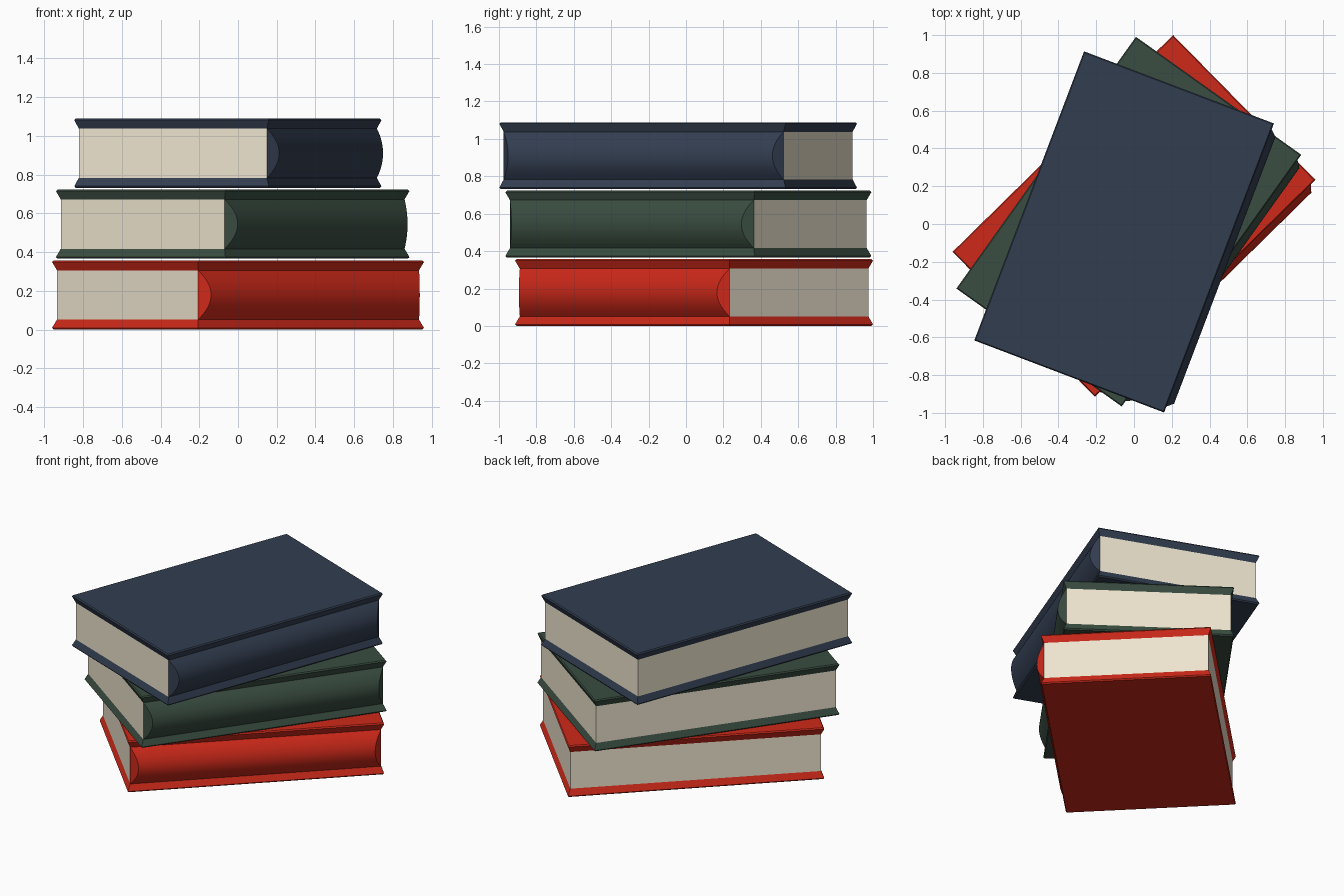
import bpy, math

if "Cube" in bpy.data.objects:
    bpy.data.objects.remove(bpy.data.objects["Cube"])

L, W, H = 1.637, 1.075, 0.357     # book length, width, thickness
COVER, FLARE = 0.051, 0.018       # cover thickness, inward slope of its edges
BULGE, MITRE = 0.051, 0.045       # how far the spine swells out / shortens


def material(name, rgb):
    m = bpy.data.materials.new(name)
    m.diffuse_color = (*rgb, 1)
    m.use_nodes = True
    m.node_tree.nodes["Principled BSDF"].inputs["Base Color"].default_value = m.diffuse_color
    return m


def add_object(name, verts, faces, mat, loc, angle):
    me = bpy.data.meshes.new(name)
    me.from_pydata(verts, [], faces)
    me.materials.append(mat)
    ob = bpy.data.objects.new(name, me)
    bpy.context.collection.objects.link(ob)
    ob.location = loc
    ob.rotation_euler.z = math.radians(angle)
    return ob


def slab(levels):
    """Stack of rectangles: each level is (z, inset), listed bottom to top."""
    verts, faces = [], []
    for z, e in levels:
        x, y = L / 2 - e, W / 2 - e
        verts += [(-x, -y, z), (x, -y, z), (x, y, z), (-x, y, z)]
    for i in range(len(levels) - 1):
        for k in range(4):
            a, b = 4 * i + k, 4 * i + (k + 1) % 4
            faces.append((a, b, b + 4, a + 4))
    n = len(verts)
    return verts, [(3, 2, 1, 0)] + faces + [(n - 4, n - 3, n - 2, n - 1)]


def spine(steps=16):
    """Rounded spine with mitred ends, on the local -y side."""
    verts, faces = [], []
    x0, y0 = L / 2 - FLARE, -W / 2 + FLARE
    for i in range(steps + 1):
        s = 2 * i / steps - 1
        t = 1 - s * s
        z = COVER + (H - 2 * COVER) * i / steps
        x, y = x0 - MITRE * t, y0 - BULGE * t
        verts += [(-x, y, z), (x, y, z)]
    for i in range(steps):
        a = 2 * i
        faces.append((a, a + 1, a + 3, a + 2))
    n = 2 * (steps + 1)
    faces.append(tuple(range(n - 2, -1, -2))[::-1])   # left end
    faces.append(tuple(range(1, n, 2))[::-1])         # right end
    # reverse so both ends face outward
    faces[-2], faces[-1] = faces[-2], faces[-1][::-1]
    faces[-2] = faces[-2][::-1]
    return verts, faces


paper = material("paper", (0.85, 0.78, 0.62))
books = [
    ("red", (0.62, 0.022, 0.010), (0.0, 0.043), 44.5),
    ("green", (0.042, 0.075, 0.053), (-0.0275, 0.0125), 54.5),
    ("navy", (0.032, 0.047, 0.080), (-0.0525, -0.042), 69.2),
]
bottom = [(0, 0.006), (0.008, 0), (COVER, FLARE)]
top = [(H - z, e) for z, e in reversed(bottom)]

for i, (name, rgb, (x, y), angle) in enumerate(books):
    cloth = material(name + "_cloth", rgb)
    place = ((x, y, 0.366 * i), angle)
    # covers and page block
    add_object(name + "_back_cover", *slab(bottom), cloth, *place)
    add_object(name + "_front_cover", *slab(top), cloth, *place)
    add_object(name + "_pages", *slab([(COVER, FLARE), (H - COVER, FLARE)]), paper, *place)
    # spine, smooth along its curve
    sp = add_object(name + "_spine", *spine(), cloth, *place)
    bpy.ops.object.select_all(action='DESELECT')
    sp.select_set(True)
    bpy.context.view_layer.objects.active = sp
    bpy.ops.object.shade_smooth_by_angle(angle=math.radians(30))
